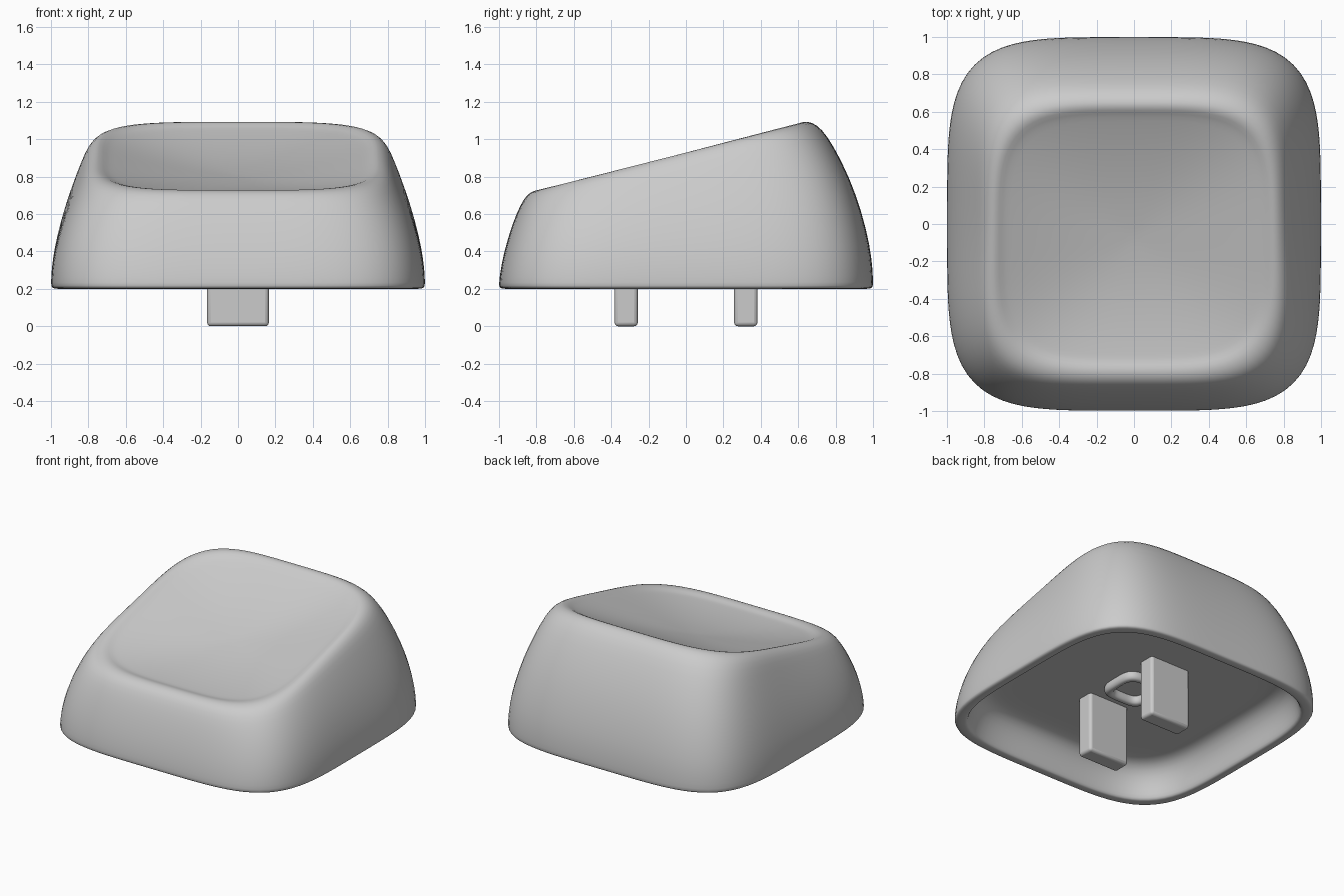
import bpy, bmesh
from math import cos, sin, pi

cube = bpy.data.objects.get("Cube")
if cube:
    bpy.data.objects.remove(cube, do_unlink=True)

grey = bpy.data.materials.new("plain grey")
grey.use_nodes = True
grey.diffuse_color = (0.6, 0.6, 0.6, 1)
grey.node_tree.nodes["Principled BSDF"].inputs["Base Color"].default_value = (0.6, 0.6, 0.6, 1)


def ring(hx, front, back, z_front, z_back, n=4.5, count=64):
    """Rounded square, sloping evenly from its front to its back."""
    points = []
    mid, half = (front + back) / 2, (back - front) / 2
    for i in range(count):
        c, s = cos(2 * pi * i / count), sin(2 * pi * i / count)
        r = (abs(c) ** n + abs(s) ** n) ** (-1 / n)
        t = (r * s + 1) / 2
        points.append((hx * r * c, mid + half * r * s, z_front + (z_back - z_front) * t))
    return points


def level(h, z, n=4.5):
    return ring(h, -h, h, z, z, n)


def loft(name, rings, closed=False, subdivisions=1):
    bm = bmesh.new()
    loops = [[bm.verts.new(p) for p in r] for r in rings]
    pairs = list(zip(loops, loops[1:]))
    if closed:
        pairs.append((loops[-1], loops[0]))
    for a, b in pairs:
        for i in range(len(a)):
            j = (i + 1) % len(a)
            bm.faces.new((a[i], a[j], b[j], b[i]))
    if not closed:
        bm.faces.new(loops[0][::-1])
        bm.faces.new(loops[-1])
    bmesh.ops.recalc_face_normals(bm, faces=bm.faces)
    for f in bm.faces:
        f.smooth = True
    mesh = bpy.data.meshes.new(name)
    bm.to_mesh(mesh)
    bm.free()
    obj = bpy.data.objects.new(name, mesh)
    bpy.context.collection.objects.link(obj)
    mesh.materials.append(grey)
    if subdivisions:
        mod = obj.modifiers.new("Smooth", "SUBSURF")
        mod.levels = mod.render_levels = subdivisions
    return obj


# Cap: hollow underside, lower lip, outer walls, rim, then the scooped top
CEILING = 0.44
inside = [level(h, CEILING) for h in (0.02, 0.3, 0.6, 0.76)]
inside += [level(0.82, 0.43), level(0.87, 0.39), level(0.905, 0.31), level(0.92, 0.23)]
lip = [level(0.93, 0.203), level(0.945, 0.2), level(0.98, 0.2), level(0.997, 0.207), level(1, 0.225)]
walls = [
    ring(0.997, -0.993, 0.997, 0.29, 0.31),
    ring(0.983, -0.975, 0.983, 0.385, 0.43),
    ring(0.947, -0.943, 0.94, 0.50, 0.61),
    ring(0.895, -0.905, 0.872, 0.605, 0.80),
    ring(0.84, -0.868, 0.785, 0.68, 0.97),
    ring(0.808, -0.838, 0.725, 0.712, 1.055, 4.3),
    ring(0.775, -0.805, 0.675, 0.727, 1.09, 4.2),
    ring(0.74, -0.77, 0.625, 0.73, 1.098, 4),
]
scoop = []
for s in (0.95, 0.9, 0.8, 0.65, 0.45, 0.25, 0.03):
    drop = 0.012 + 0.1 * (1 - s * s)
    mid_z, rise = 0.914 - drop, 0.184 * s
    scoop.append(ring(0.74 * s, -0.0725 - 0.6975 * s, -0.0725 + 0.6975 * s,
                      mid_z - rise, mid_z + rise, 4 - 1.5 * (1 - s)))
loft("cap", inside + lip + walls + scoop)

# Raised loop in the middle of the ceiling
loft("socket_loop", [level(h, z, 4) for h, z in
                     ((0.17, 0.46), (0.17, 0.4), (0.155, 0.38), (0.125, 0.38),
                      (0.11, 0.4), (0.11, 0.46))], closed=True)

# Two plug-in prongs under the cap
for name, side in (("front_prong", -1), ("back_prong", 1)):
    bm = bmesh.new()
    bmesh.ops.create_cube(bm, size=1)
    for v in bm.verts:
        v.co = (v.co.x * 0.33, v.co.y * 0.125 + side * 0.32, (v.co.z + 0.5) * 0.48)
    mesh = bpy.data.meshes.new(name)
    bm.to_mesh(mesh)
    bm.free()
    mesh.materials.append(grey)
    prong = bpy.data.objects.new(name, mesh)
    bpy.context.collection.objects.link(prong)
    bevel = prong.modifiers.new("Rounded edges", "BEVEL")
    bevel.width, bevel.segments = 0.02, 3
    for o in bpy.context.selected_objects:
        o.select_set(False)
    prong.select_set(True)
    bpy.context.view_layer.objects.active = prong
    bpy.ops.object.shade_smooth_by_angle()
